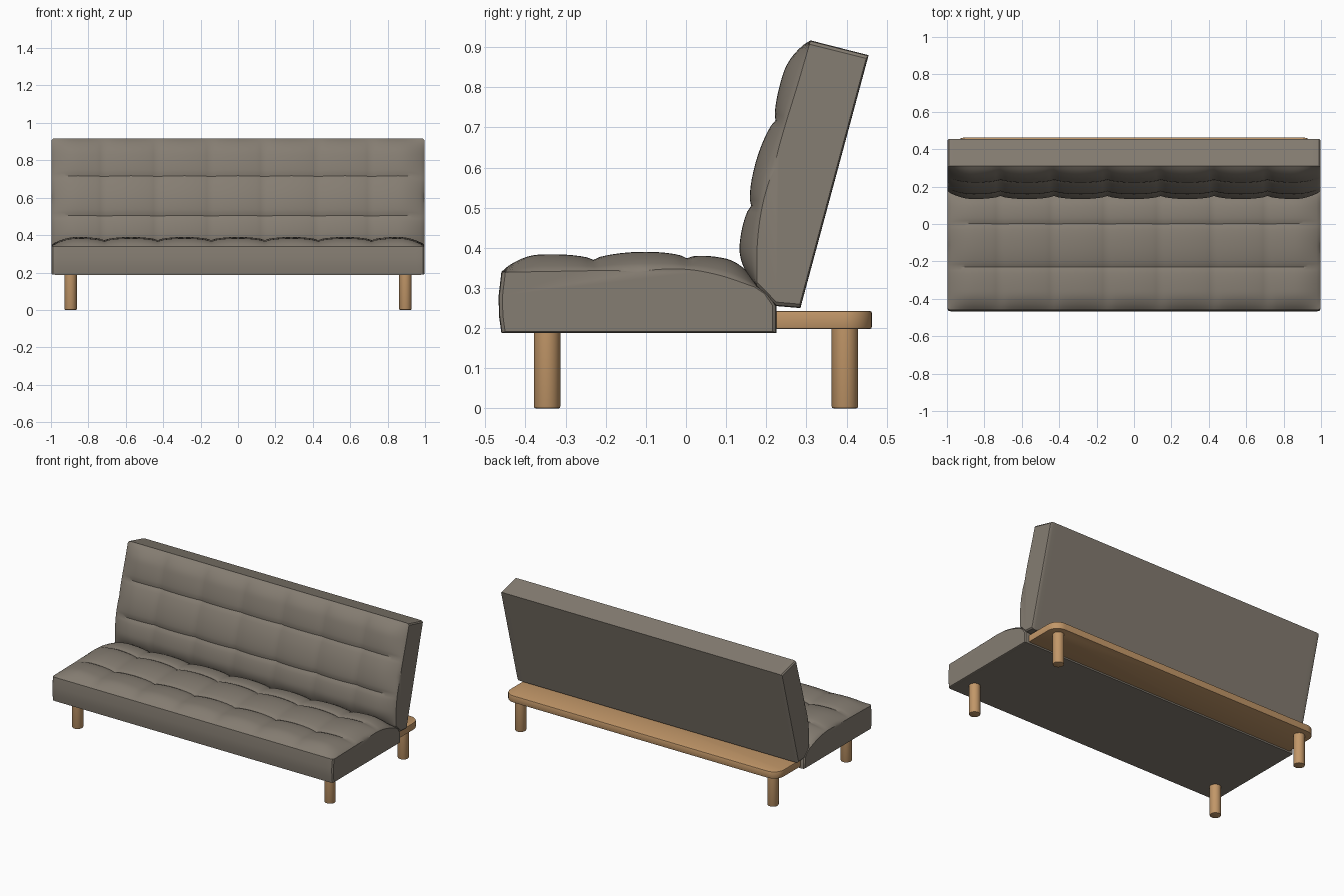
import bpy, bmesh, math
from mathutils import Vector

if "Cube" in bpy.data.objects:
    bpy.data.objects.remove(bpy.data.objects["Cube"])


def material(name, rgb):
    m = bpy.data.materials.new(name)
    m.diffuse_color = (*rgb, 1)
    m.use_nodes = True
    m.node_tree.nodes["Principled BSDF"].inputs["Base Color"].default_value = m.diffuse_color
    return m


FABRIC = material("taupe fabric", (0.235, 0.205, 0.168))
WOOD = material("light oak wood", (0.54, 0.31, 0.14))


def finish(name, bm, mat, angle=35):
    bmesh.ops.recalc_face_normals(bm, faces=bm.faces)
    me = bpy.data.meshes.new(name)
    bm.to_mesh(me)
    bm.free()
    me.materials.append(mat)
    ob = bpy.data.objects.new(name, me)
    bpy.context.collection.objects.link(ob)
    bpy.ops.object.select_all(action='DESELECT')
    ob.select_set(True)
    bpy.context.view_layer.objects.active = ob
    bpy.ops.object.shade_smooth_by_angle(angle=math.radians(angle))
    return ob


def smooth_curve(ctrl, n=7):
    """Catmull-Rom curve through the control points."""
    p = [Vector(c) for c in ctrl]
    p = [2 * p[0] - p[1]] + p + [2 * p[-1] - p[-2]]
    out = []
    for i in range(1, len(p) - 2):
        a, b, c, d = p[i - 1:i + 3]
        for k in range(n):
            t = k / n
            out.append(0.5 * (2 * b + (c - a) * t + (2 * a - 5 * b + 4 * c - d) * t * t
                              + (3 * b - a - 3 * c + d) * t ** 3))
    return out + [p[-2]]


def tuft(v, creases):
    """0 on a crease line, 1 in the middle of a pad and outside the end pads."""
    half = abs(creases[1] - creases[0]) / 2
    d = min(abs(v - c) for c in creases)
    return math.sin(math.pi / 2 * min(1, d / half)) ** 0.6


def edge(d, width):
    return math.sin(math.pi / 2 * min(1, d / width)) ** 0.8


COLS = [-1 + 2 * i / 7 for i in range(1, 7)]


def cushion(name, seam_ctrl, rest, axis, rows, height=0.042):
    """Side profile swept along x; the seam part is puffed into buttoned pads."""
    seam = smooth_curve(seam_ctrl)
    profile = seam + [Vector(r) for r in rest]
    centre = sum(profile, Vector((0, 0))) / len(profile)
    normals, dist = [], [0]
    for i, p in enumerate(seam):
        t = (seam[min(i + 1, len(seam) - 1)] - seam[max(i - 1, 0)]).normalized()
        nrm = Vector((-t.y, t.x))
        normals.append(nrm if nrm.dot(p - centre) > 0 else -nrm)
        if i:
            dist.append(dist[-1] + (p - seam[i - 1]).length)
    # rings across the width, with a tight rounding at both ends
    xs = [-0.9965 + 0.0] + [-1 + 2 * i / 84 for i in range(1, 84)] + [0.9965]
    xs = [-0.9965, -0.99] + xs[1:-1] + [0.99, 0.9965]
    inset = {0.9965: 0.010, 0.99: 0.002}
    bm = bmesh.new()
    rings = []
    for x in xs:
        ring = []
        for i, p in enumerate(profile):
            q = p - (p - centre).normalized() * inset.get(abs(x), 0)
            if i < len(seam):
                e = edge(0.9965 - abs(x), 0.14) * edge(min(dist[i], dist[-1] - dist[i]), 0.10)
                pad = 0.2 + 0.4 * tuft(x, COLS) + 0.4 * tuft(p[axis], rows)
                q = q + normals[i] * height * e * pad
            ring.append(bm.verts.new((x, q.x, q.y)))
        rings.append(ring)
    n = len(profile)
    for a, b in zip(rings, rings[1:]):
        for i in range(n):
            j = (i + 1) % n
            bm.faces.new((a[i], a[j], b[j], b[i]))
    bm.faces.new(rings[0])
    bm.faces.new(rings[-1])
    return finish(name, bm, FABRIC)


# seat and backrest cushions
cushion("seat",
        [(-.46, .34), (-.345, .342), (-.23, .345), (-.115, .348), (0, .349), (.09, .333), (.18, .302)],
        [(.205, .285), (.225, .255), (.225, .188), (-.46, .188), (-.466, .23), (-.467, .28)],
        0, [-.23, 0])
cushion("backrest",
        [(.31, .917), (.28, .815), (.247, .71), (.215, .605), (.187, .5), (.175, .4), (.175, .305)],
        [(.225, .255), (.285, .25), (.455, .88)],
        1, [.71, .50])

# rear wooden shelf with rounded back corners
bm = bmesh.new()
bmesh.ops.create_cube(bm, size=1)
for v in bm.verts:
    v.co = (v.co.x * 1.94, 0.15 if v.co.y < 0 else 0.463, 0.198 if v.co.z < 0 else 0.243)
corners = [e for e in bm.edges if all(v.co.y > 0.4 for v in e.verts)
           and e.verts[0].co.x == e.verts[1].co.x]
bmesh.ops.bevel(bm, geom=corners, offset=0.07, segments=8, profile=0.5, affect='EDGES')
rim = [e for e in bm.edges if e.verts[0].co.z == e.verts[1].co.z and len(e.link_faces) == 2
       and e.calc_face_angle() > 1]
bmesh.ops.bevel(bm, geom=rim, offset=0.005, segments=2, profile=0.5, affect='EDGES')
finish("rear_shelf", bm, WOOD)

# four round legs
for row, y in (("front", -0.346), ("rear", 0.396)):
    for side, x in (("left", -0.895), ("right", 0.895)):
        bm = bmesh.new()
        bmesh.ops.create_cone(bm, cap_ends=True, segments=32, radius1=0.033, radius2=0.033, depth=0.2)
        bmesh.ops.translate(bm, verts=bm.verts, vec=(x, y, 0.1))
        foot = [e for e in bm.edges if all(v.co.z < 0.01 for v in e.verts)]
        bmesh.ops.bevel(bm, geom=foot, offset=0.005, segments=2, profile=0.5, affect='EDGES')
        finish(f"{row}_{side}_leg", bm, WOOD)
